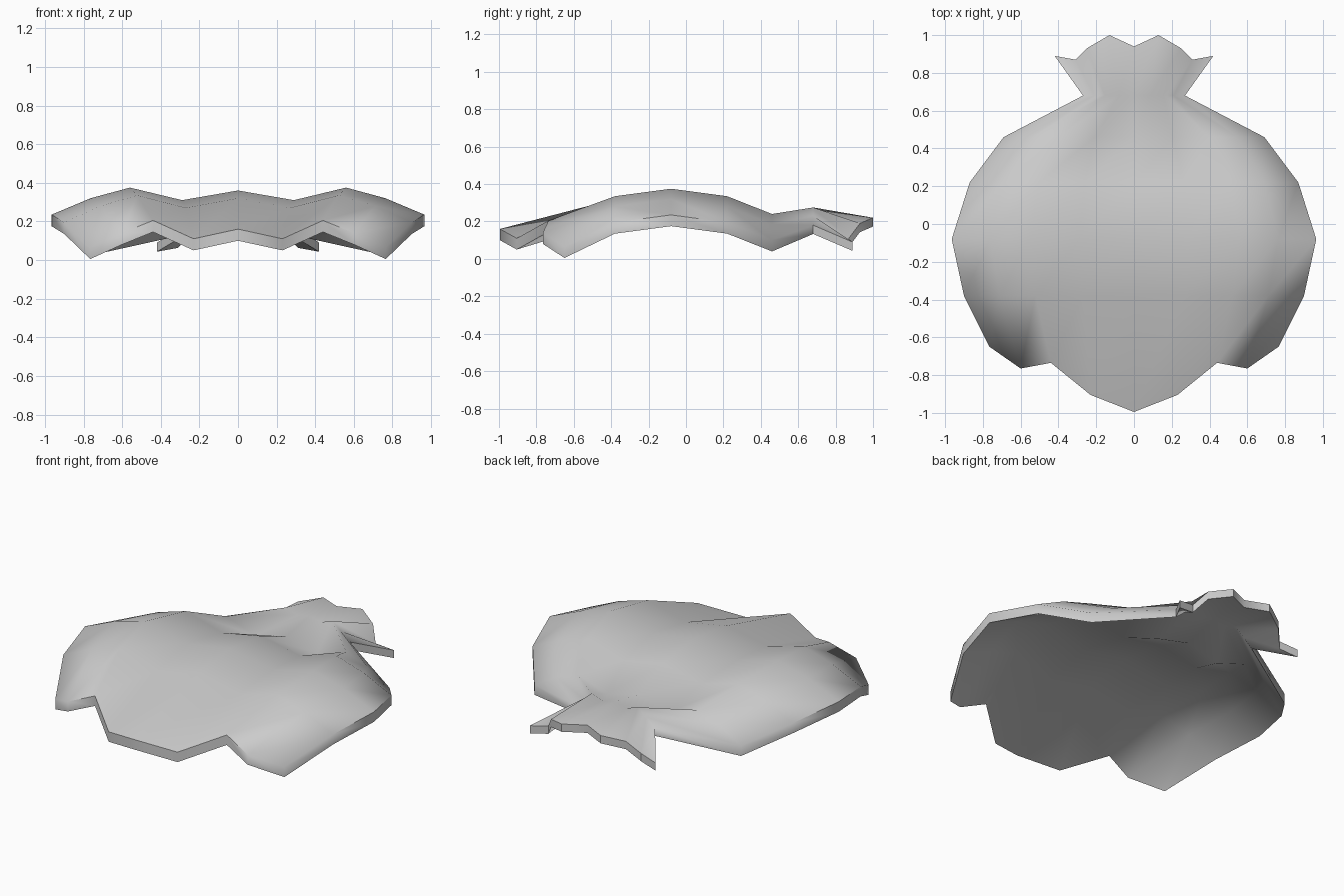
import bpy, bmesh

if "Cube" in bpy.data.objects:
    bpy.data.objects.remove(bpy.data.objects["Cube"])

# Cross-ridge profile and column spacing shared by the body rows (centre to edge)
SPAN = (0, 0.30, 0.58, 0.79, 1)
WAVE = (0.36, 0.31, 0.375, 0.32, 0.235)


def body_row(y, half_width, drop):
    return [(half_width * s, y, w - drop) for s, w in zip(SPAN, WAVE)]


# Half rows from the scalloped front hem to the flared neck
rows = [
    [(0, -0.995, 0.16), (0.23, -0.905, 0.11), (0.44, -0.735, 0.205),
     (0.60, -0.765, 0.14), (0.765, -0.65, 0.065)],
    body_row(-0.38, 0.90, 0.04),
    body_row(-0.08, 0.965, 0),
    body_row(0.22, 0.87, 0.04),
    body_row(0.46, 0.69, 0.135),
    [(0, 0.68, 0.265), (0.08, 0.68, 0.25), (0.155, 0.68, 0.275),
     (0.21, 0.68, 0.23), (0.27, 0.68, 0.18)],
    [(0, 0.94, 0.225), (0.13, 1.0, 0.22), (0.25, 0.93, 0.19),
     (0.31, 0.87, 0.11), (0.42, 0.89, 0.09)],
]

# Mirrored grid of the upper surface
bm = bmesh.new()
grid = []
for row in rows:
    full = [(-x, y, z) for x, y, z in reversed(row[1:])] + row
    grid.append([bm.verts.new(p) for p in full])
for a, b in zip(grid, grid[1:]):
    for i in range(len(a) - 1):
        bm.faces.new((a[i], a[i + 1], b[i + 1], b[i]))

# Thickness: extrude the sheet straight down, a little thinner at the neck
ext = bmesh.ops.extrude_face_region(bm, geom=bm.faces[:], use_keep_orig=True)
for v in ext["geom"]:
    if isinstance(v, bmesh.types.BMVert):
        v.co.z -= 0.047 if v.co.y > 0.6 else 0.06
bmesh.ops.recalc_face_normals(bm, faces=bm.faces)

mesh = bpy.data.meshes.new("scalloped_shell")
bm.to_mesh(mesh)
bm.free()
shell = bpy.data.objects.new("scalloped_shell", mesh)
bpy.context.collection.objects.link(shell)
bpy.context.view_layer.objects.active = shell
shell.select_set(True)
bpy.ops.object.shade_smooth_by_angle(angle=0.9)
